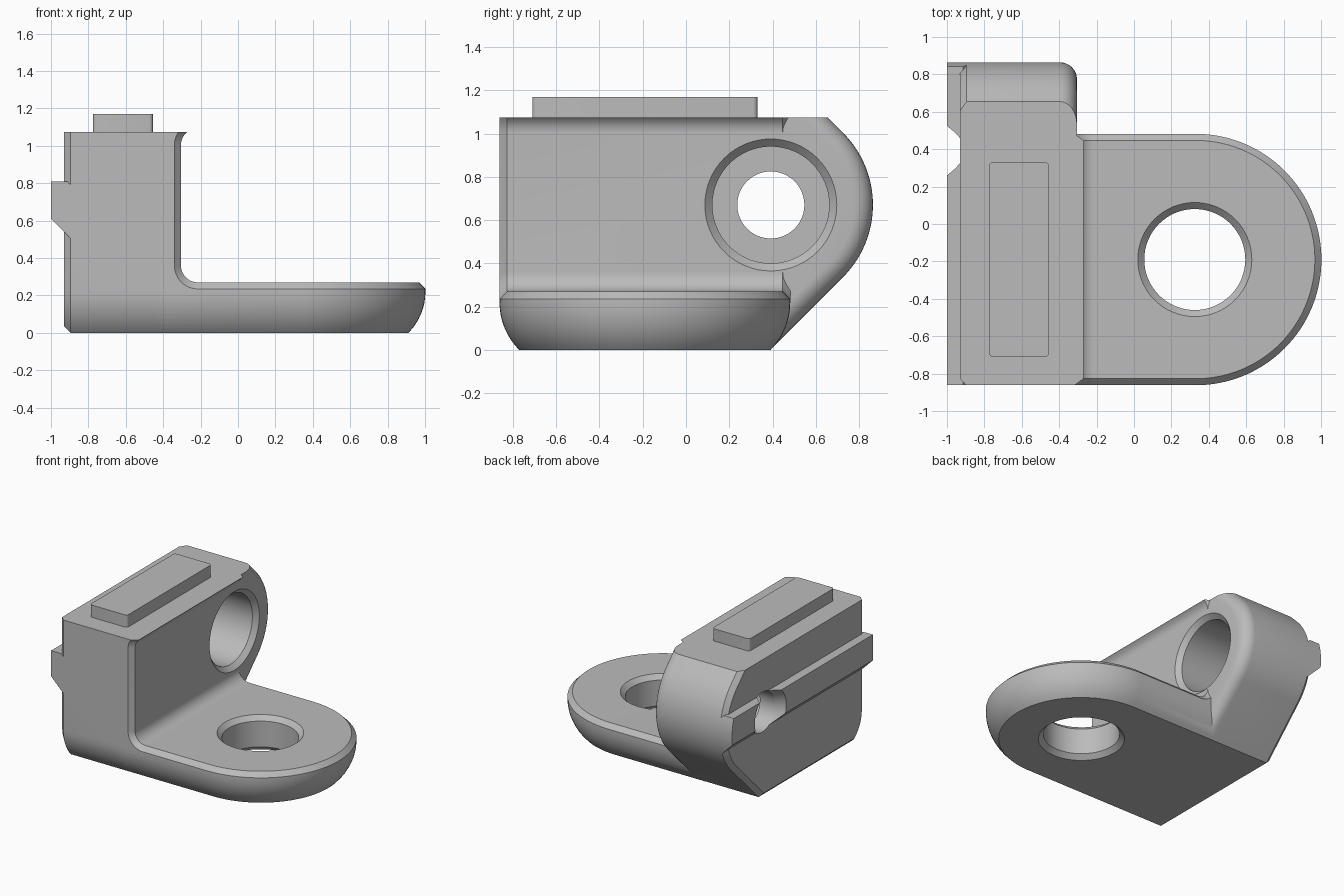
import bpy, bmesh
from math import sin, cos, radians, sqrt, pi

cube = bpy.data.objects.get("Cube")
if cube:
    bpy.data.objects.remove(cube, do_unlink=True)

grey = bpy.data.materials.new("plain grey")
grey.use_nodes = True
COLOUR = (0.5, 0.5, 0.5, 1)
grey.diffuse_color = COLOUR
grey.node_tree.nodes["Principled BSDF"].inputs["Base Color"].default_value = COLOUR

FRONT, TOP, CH, FIL = -0.862, 1.075, 0.035, 0.09
WALL, LEFT, BASE_TOP = -0.305, -0.93, 0.27
EAR_Y, EAR_Z, EAR_R = 0.392, 0.67, 0.472
END_X, END_Y, END_R = 0.33, -0.19, 0.672
BELLY = 0.31  # radius of the rounded lower edge


def loft(name, rings):
    """Solid through matching rings of 3D points, capped at both ends."""
    bm = bmesh.new()
    rows = [[bm.verts.new(p) for p in ring] for ring in rings]
    n = len(rows[0])
    for a, b in zip(rows, rows[1:]):
        for i in range(n):
            j = (i + 1) % n
            bm.faces.new((a[i], a[j], b[j], b[i]))
    bm.faces.new(rows[0][::-1])
    bm.faces.new(rows[-1])
    bmesh.ops.remove_doubles(bm, verts=bm.verts, dist=1e-5)
    bmesh.ops.recalc_face_normals(bm, faces=bm.faces)
    mesh = bpy.data.meshes.new(name)
    bm.to_mesh(mesh)
    bm.free()
    mesh.materials.append(grey)
    ob = bpy.data.objects.new(name, mesh)
    bpy.context.collection.objects.link(ob)
    return ob


def combine(target, tool, operation):
    """Apply a boolean and discard the tool."""
    bpy.context.view_layer.objects.active = target
    mod = target.modifiers.new("combine", 'BOOLEAN')
    mod.operation, mod.solver, mod.object = operation, 'EXACT', tool
    bpy.ops.object.modifier_apply(modifier=mod.name)
    bpy.data.objects.remove(tool, do_unlink=True)


def arc(cx, cy, r, start, end, steps):
    angles = [radians(start + (end - start) * i / steps) for i in range(steps + 1)]
    return [(cx + r * cos(a), cy + r * sin(a)) for a in angles]


def belly(steps=8):
    """Height and inset of the rounded lower edge, from the ground up."""
    rise = BELLY * sin(pi / 4)
    angles = [pi / 4 * (1 - i / steps) for i in range(steps + 1)]
    return [(rise - BELLY * sin(a), BELLY * (1 - cos(a))) for a in angles]


def side(x, ear_in=0, front_in=0, lift=0):
    """Side outline of the upright block, with a round ear at the back."""
    r = EAR_R - ear_in
    reach = sqrt(2) * r
    pts = [(FRONT + front_in, TOP)]
    pts += [(FRONT + front_in + off, z + lift * (1 - i / 8))
            for i, (z, off) in reversed(list(enumerate(belly())))]
    pts += [(EAR_Y - EAR_Z + reach + lift, lift)]
    pts += arc(EAR_Y, EAR_Z, r, -45, 45, 32)
    pts += [(EAR_Y + EAR_Z + reach - TOP, TOP)]
    return [(x, y, z) for y, z in pts]


def lathe(name, centre, axis, stations):
    """Round cutter from (position, radius) stations along x or z."""
    rings = []
    for pos, r in stations:
        circle = arc(*centre, r, 0, 360, 64)[:-1]
        rings.append([(pos, u, v) if axis == 'x' else (u, v, pos) for u, v in circle])
    ob = loft(name, rings)
    ob.hide_render = True
    return ob


# Upright block: chamfered outer side, rounded ear on the inner side
sections = [side(LEFT, CH, CH, CH), side(LEFT + CH)]
for i in range(9):
    a = pi / 2 * i / 8
    x = WALL - FIL + FIL * sin(a)
    sections.append(side(x, FIL * (1 - cos(a)), max(0, x - WALL + CH)))
bracket = loft("bracket", sections)

# Base plate with round end, rounded underside and chamfered top edge
levels = belly() + [(BASE_TOP - CH, 0), (BASE_TOP, CH)]
rings = []
for z, off in levels:
    plan = [(-0.45, FRONT + off)] + arc(END_X, END_Y, END_R - off, -90, 90, 64)
    plan += [(-0.45, END_Y + END_R - off)]
    rings.append([(x, y, z) for x, y in plan])
combine(bracket, loft("base_plate", rings), 'UNION')


# Inner wall lining: fillet at the base, flared lip at the top, chamfered ends
def lining(y, inset):
    r, cx, lip_z = FIL + inset, WALL + FIL, 1.004
    rise = TOP - lip_z
    top_angle = 180 - math_deg(rise, r)
    pts = [(-0.42, TOP)] + arc(cx, lip_z, r, top_angle, 180, 8)
    pts += arc(cx, BASE_TOP + FIL, r, 180, 270, 12)
    pts += [(cx, 0.225), (-0.42, 0.225)]
    return [(x, y, z) for x, z in pts]


def math_deg(rise, r):
    from math import asin, degrees
    return degrees(asin(rise / r))


back = END_Y + END_R
combine(bracket, loft("wall_lining", [lining(FRONT, CH), lining(FRONT + CH, 0),
                                      lining(back - CH, 0), lining(back, CH)]), 'UNION')

# Rail along the outer side, trimmed to the ear outline
rail_profile = [(-1, 0.81), (-0.915, 0.81), (-0.89, 0.785), (-0.8, 0.785),
                (-0.8, 0.5), (-0.89, 0.5), (-1, 0.61)]
rail = loft("rail", [[(x, y, z) for x, z in rail_profile] for y in (FRONT, 1)])
combine(rail, loft("rail_trim", [side(-1.1), side(-0.7)]), 'INTERSECT')
combine(bracket, rail, 'UNION')

# Counterbored hole through the ear
combine(bracket, lathe("ear_bore", (EAR_Y, EAR_Z), 'x',
        [(-0.8, 0.27), (WALL - CH, 0.27), (WALL, 0.305), (0, 0.305)]), 'DIFFERENCE')
combine(bracket, lathe("ear_hole", (EAR_Y, EAR_Z), 'x',
        [(-1.05, 0.22), (LEFT, 0.155), (-0.7, 0.155)]), 'DIFFERENCE')

# Chamfered hole through the base
combine(bracket, lathe("base_hole", (END_X - 0.005, END_Y), 'z',
        [(-0.1, 0.305), (0, 0.305), (CH, 0.27), (BASE_TOP - CH, 0.27),
         (BASE_TOP, 0.305), (0.35, 0.305)]), 'DIFFERENCE')

# Raised pad with softened upright corners
corners = [(-0.475, 0.31, 0), (-0.755, 0.31, 90), (-0.755, -0.69, 180), (-0.475, -0.69, 270)]
outline = [p for x, y, a in corners for p in arc(x, y, 0.02, a, a + 90, 4)]
pad = loft("top_pad", [[(x, y, z) for x, y in outline] for z in (TOP - 0.01, 1.17)])

# Smooth curves, crisp edges
for ob in (bracket, pad):
    bpy.ops.object.select_all(action='DESELECT')
    ob.select_set(True)
    bpy.context.view_layer.objects.active = ob
    bpy.ops.object.shade_smooth_by_angle(angle=radians(25))
